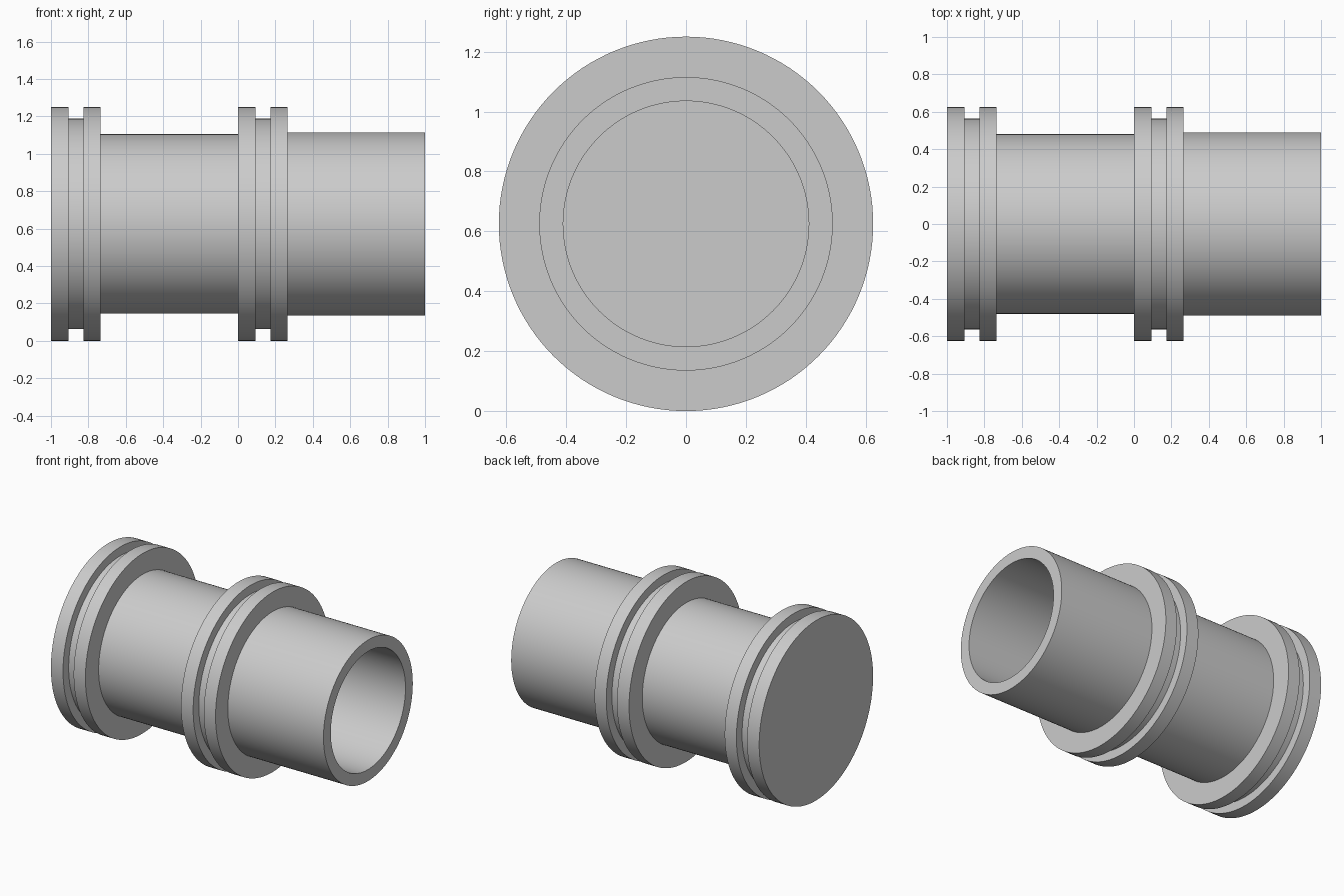
import bpy
import bmesh
import math
from mathutils import Matrix, Vector

cube = bpy.data.objects.get("Cube")
if cube:
    bpy.data.objects.remove(cube, do_unlink=True)

FLANGE_R, GROOVE_R = 0.625, 0.563
NECK_R, SLEEVE_R, BORE_R = 0.48, 0.49, 0.41
BORE_FLOOR = -0.735
SEGMENTS = 128

grey = bpy.data.materials.new("plain_grey")
grey.use_nodes = True
colour = (0.6, 0.6, 0.6, 1)
grey.diffuse_color = colour
grey.node_tree.nodes["Principled BSDF"].inputs["Base Color"].default_value = colour


def grooved_flange(x):
    """Outline of a double-rimmed collar starting at x: (x, radius) points."""
    return [(x, FLANGE_R), (x + 0.093, FLANGE_R),
            (x + 0.093, GROOVE_R), (x + 0.175, GROOVE_R),
            (x + 0.175, FLANGE_R), (x + 0.265, FLANGE_R)]


def lathe(name, profile):
    """Revolve an (x, radius) outline around the x axis."""
    bm = bmesh.new()
    verts = [bm.verts.new((x, 0, r)) for x, r in profile]
    edges = [bm.edges.new(pair) for pair in zip(verts, verts[1:])]
    bmesh.ops.spin(bm, geom=verts + edges, cent=(0, 0, 0), axis=(1, 0, 0),
                   angle=math.tau, steps=SEGMENTS, use_merge=False)
    bmesh.ops.remove_doubles(bm, verts=bm.verts, dist=0.0001)
    bmesh.ops.recalc_face_normals(bm, faces=bm.faces)
    bmesh.ops.translate(bm, verts=bm.verts, vec=(0, 0, FLANGE_R))
    mesh = bpy.data.meshes.new(name)
    bm.to_mesh(mesh)
    bm.free()
    mesh.materials.append(grey)
    obj = bpy.data.objects.new(name, mesh)
    bpy.context.collection.objects.link(obj)
    return obj


# Closed end, flange, neck, flange, sleeve, then back down the blind bore
outline = [(-1, 0)]
outline += grooved_flange(-1)
outline += [(-0.735, NECK_R), (0, NECK_R)]
outline += grooved_flange(0)
outline += [(0.265, SLEEVE_R), (1, SLEEVE_R), (1, BORE_R),
            (BORE_FLOOR, BORE_R), (BORE_FLOOR, 0)]
body = lathe("flanged_sleeve", outline)

# Smooth round walls, crisp rims
bpy.ops.object.select_all(action="DESELECT")
body.select_set(True)
bpy.context.view_layer.objects.active = body
bpy.ops.object.shade_smooth_by_angle(angle=math.radians(30))
